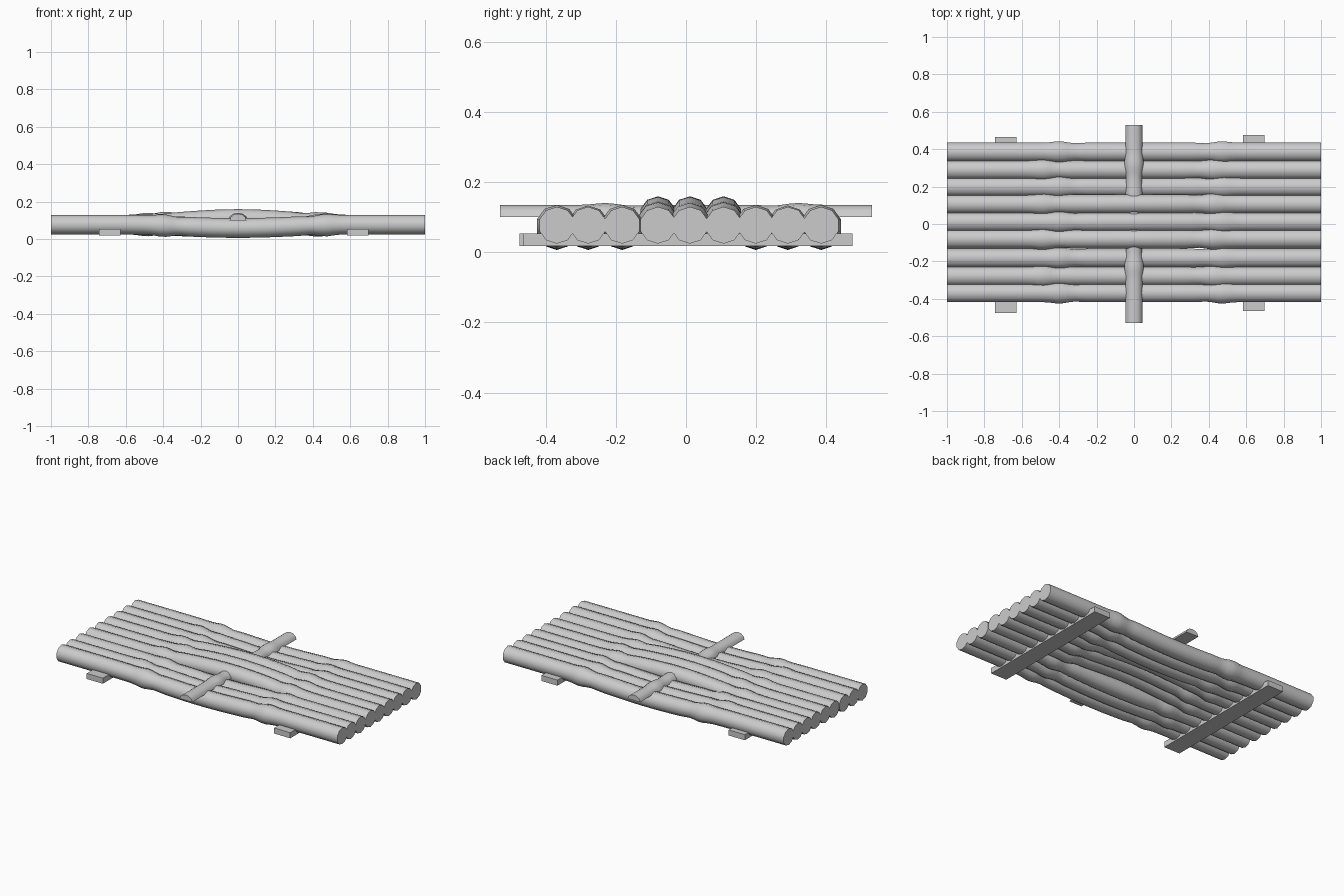
import bpy, bmesh, math

if "Cube" in bpy.data.objects:
    bpy.data.objects.remove(bpy.data.objects["Cube"])

R, ZC = 0.0525, 0.077


def loft(name, rings):
    """Skin a list of closed rings and cap both ends."""
    bm = bmesh.new()
    loops = [[bm.verts.new(p) for p in ring] for ring in rings]
    n = len(loops[0])
    for a, b in zip(loops, loops[1:]):
        for i in range(n):
            j = (i + 1) % n
            bm.faces.new((a[i], a[j], b[j], b[i]))
    bm.faces.new(loops[0])
    bm.faces.new(loops[-1])
    bmesh.ops.recalc_face_normals(bm, faces=bm.faces)
    me = bpy.data.meshes.new(name)
    bm.to_mesh(me)
    bm.free()
    ob = bpy.data.objects.new(name, me)
    bpy.context.collection.objects.link(ob)
    bpy.context.view_layer.objects.active = ob
    ob.select_set(True)
    bpy.ops.object.shade_smooth_by_angle(angle=math.radians(40))
    ob.select_set(False)
    return ob


def gauss(t, c, w):
    return math.exp(-((t - c) / w) ** 2)


def knots(t, centres, w):
    """Relative radius: swollen knots with a slight pinch beside each."""
    r = 1.0
    for c in centres:
        inner = c - math.copysign(1.9 * w, c)
        r += 0.15 * gauss(t, c, w) - 0.07 * gauss(t, inner, w * 0.8)
    return r


def bend(x):
    return math.cos(math.pi / 2 * min(1, abs(x) / 0.62)) ** 2


# stations along a log, dense where it bends and swells
stations = [-1, -0.8] + [-0.64 + 0.032 * i for i in range(41)] + [0.8, 1]

# nine deck logs: middle three arch over the pole, the rest sag under it
ys = [-0.368, -0.279, -0.182, -0.08, 0.011, 0.107, 0.199, 0.29, 0.385]
for k, y in enumerate(ys):
    lift = 0.03 if 3 <= k <= 5 else -0.018
    centres = (-0.40, 0.47) if k % 2 == 0 else (-0.49, 0.43)
    rings = []
    for x in stations:
        r = R * knots(x, centres, 0.045)
        z = ZC + lift * bend(x)
        rings.append([(x, y + r * math.sin(math.tau * i / 10),
                       z + r * math.cos(math.tau * i / 10)) for i in range(10)])
    loft(f"deck_log_{k + 1}", rings)

# half-round pole woven across the middle
rings = []
for i in range(51):
    y = -0.53 + 1.06 * i / 50
    s = knots(y, (-0.23, 0.32), 0.04)
    rings.append([(0.045 * s * math.cos(math.pi * a / 6),
                   y, 0.10 + 0.035 * s * math.sin(math.pi * a / 6)) for a in range(7)])
loft("cross_pole", rings)

# flat planks under the deck
for name, x, y in (("left_plank", -0.687, -0.005), ("right_plank", 0.64, 0.005)):
    bpy.ops.mesh.primitive_cube_add(size=1, location=(x, y, 0.036))
    ob = bpy.context.object
    ob.name = name
    ob.scale = (0.115, 0.94, 0.036)
    ob.select_set(False)
